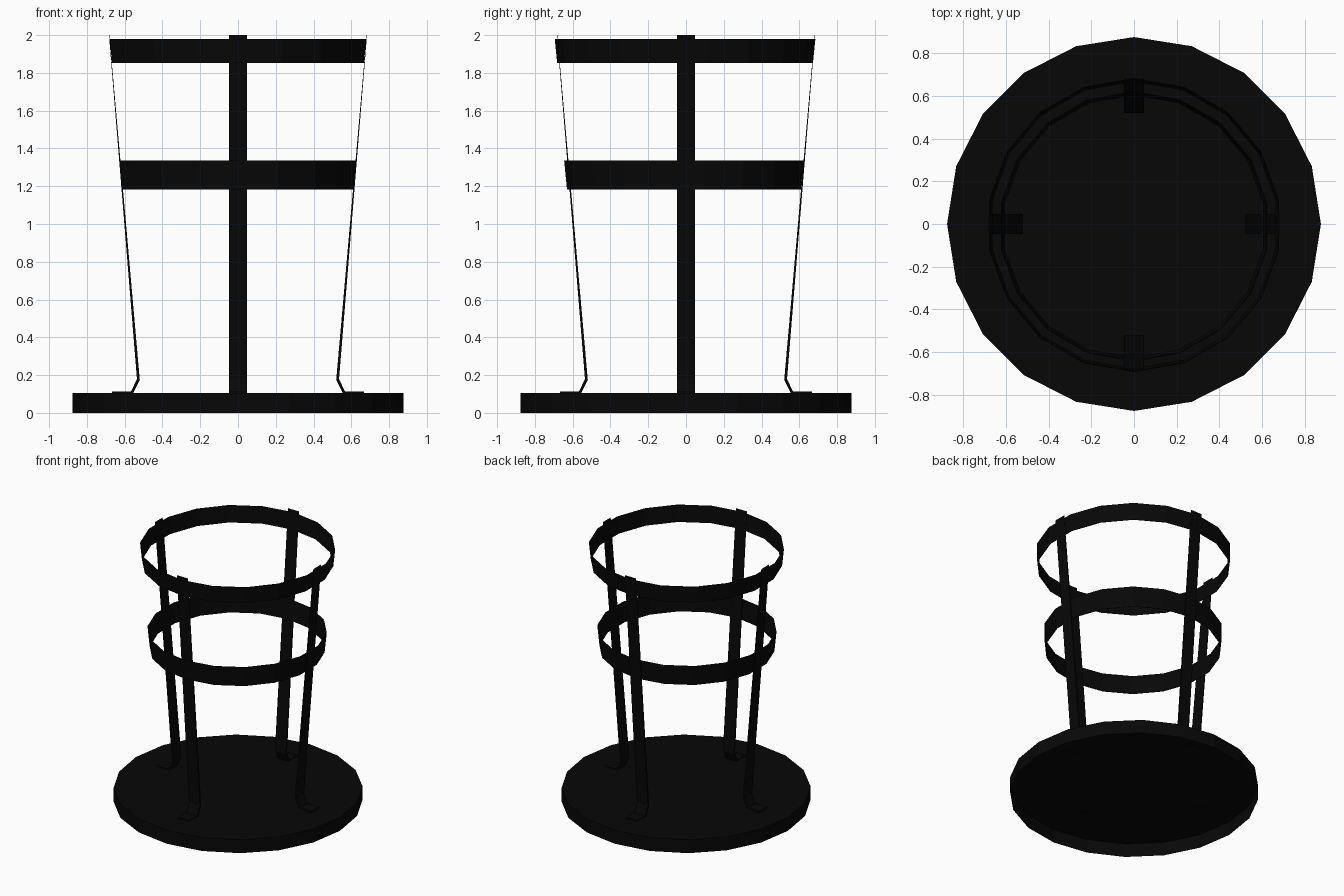
import bpy, bmesh, math
from mathutils import Matrix

if "Cube" in bpy.data.objects:
    bpy.data.objects.remove(bpy.data.objects["Cube"])

black = bpy.data.materials.new("matte black")
black.diffuse_color = (0.0022, 0.0022, 0.0022, 1)
black.use_nodes = True
black.node_tree.nodes["Principled BSDF"].inputs["Base Color"].default_value = black.diffuse_color


def finish(bm, name):
    mesh = bpy.data.meshes.new(name)
    bm.to_mesh(mesh)
    bm.free()
    mesh.materials.append(black)
    obj = bpy.data.objects.new(name, mesh)
    bpy.context.collection.objects.link(obj)
    return obj


def ring(name, z0, r0, z1, r1, cy, sides=18, wall=0.004):
    """Flared hoop with a thin wall, lathed from a four point section."""
    section = [(r0, z0), (r1, z1), (r1 - wall, z1), (r0 - wall, z0)]
    bm = bmesh.new()
    loops = []
    for i in range(sides):
        a = math.pi / 2 + i * math.tau / sides
        loops.append([bm.verts.new((r * math.cos(a), cy + r * math.sin(a), z))
                      for r, z in section])
    for i in range(sides):
        a, b = loops[i], loops[(i + 1) % sides]
        for k in range(4):
            n = (k + 1) % 4
            bm.faces.new((a[k], b[k], b[n], a[n]))
    bmesh.ops.recalc_face_normals(bm, faces=bm.faces)
    return finish(bm, name)


def strap(name, angle, half=0.047):
    """Bent flat bar: tapering upright, kinked ankle, outward foot."""
    profile = [(0.683, 2.0), (0.681, 2.0), (0.520, 0.175), (0.556, 0.103),
               (0.668, 0.103), (0.668, 0.113), (0.566, 0.113), (0.535, 0.18)]
    bm = bmesh.new()
    near, far = ([bm.verts.new((r, y, z)) for r, z in profile] for y in (-half, half))
    bm.faces.new(near)
    bm.faces.new(far)
    for k in range(len(profile)):
        n = (k + 1) % len(profile)
        bm.faces.new((near[k], near[n], far[n], far[k]))
    bmesh.ops.recalc_face_normals(bm, faces=bm.faces)
    bm.transform(Matrix.Rotation(angle, 4, 'Z'))
    return finish(bm, name)


# Round base plate: 20 sided shallow pan, open underneath
bm = bmesh.new()
corners = [(0.877 * math.cos(i * math.tau / 20), 0.877 * math.sin(i * math.tau / 20))
           for i in range(20)]
low = [bm.verts.new((x, y, 0)) for x, y in corners]
top = [bm.verts.new((x, y, 0.105)) for x, y in corners]
bm.faces.new(top)
for i in range(20):
    n = (i + 1) % 20
    bm.faces.new((low[i], low[n], top[n], top[i]))
finish(bm, "base_plate")

# Two hoops
ring("upper_hoop", 1.852, 0.677, 1.98, 0.69, -0.005)
ring("middle_hoop", 1.182, 0.619, 1.335, 0.634, -0.011)

# Four upright straps
for i, side in enumerate(("right", "back", "left", "front")):
    strap(side + "_strap", i * math.pi / 2)
